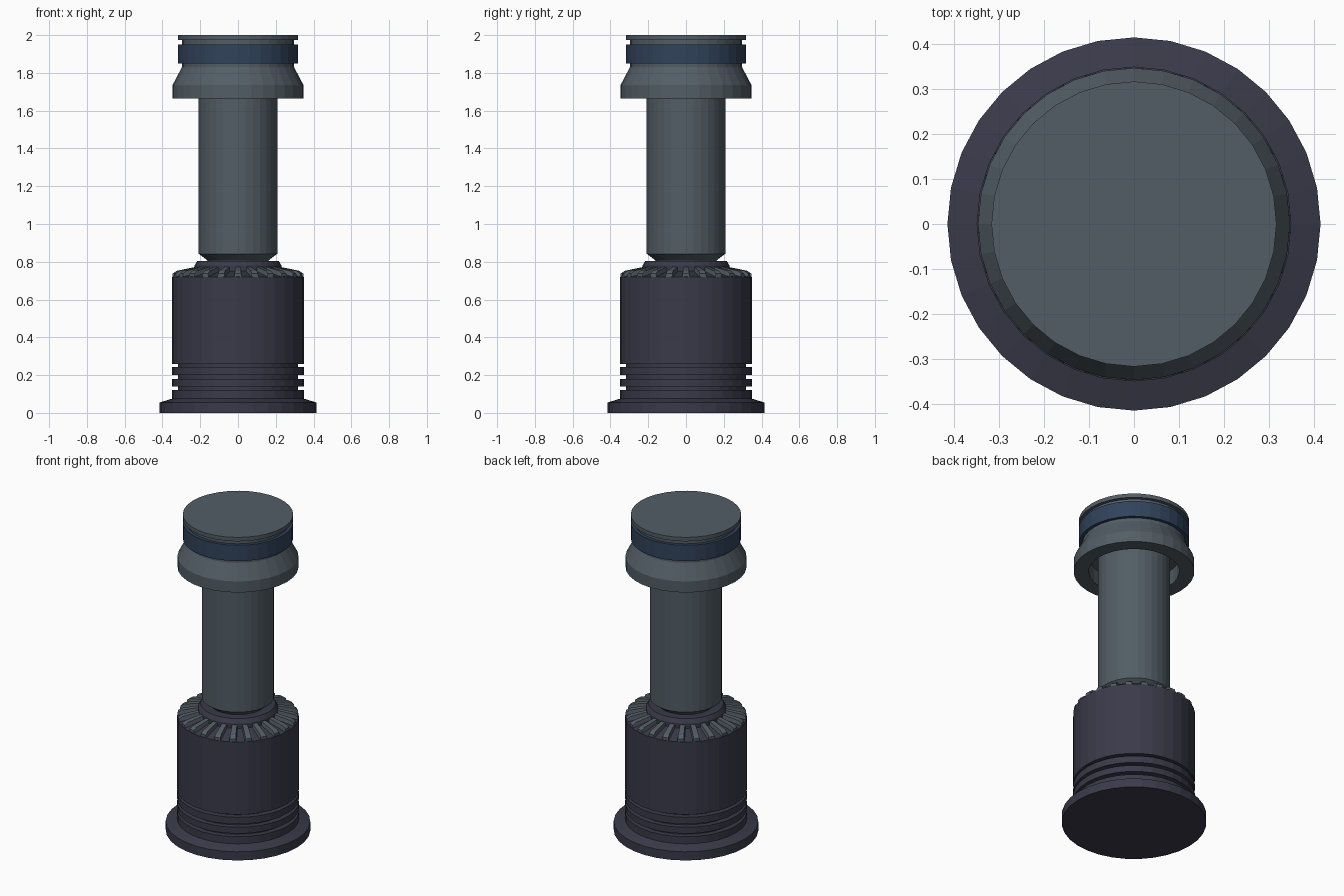
import bpy, bmesh, math

if "Cube" in bpy.data.objects:
    bpy.data.objects.remove(bpy.data.objects["Cube"])

SIDES = 32


def material(name, rgb):
    m = bpy.data.materials.new(name)
    m.diffuse_color = (*rgb, 1)
    m.use_nodes = True
    m.node_tree.nodes["Principled BSDF"].inputs["Base Color"].default_value = m.diffuse_color
    return m


dark = material("dark_metal", (0.042, 0.042, 0.068))
steel = material("steel", (0.085, 0.11, 0.13))
blue = material("blue_band", (0.03, 0.055, 0.105))


def finish(name, bm, mat):
    bmesh.ops.recalc_face_normals(bm, faces=bm.faces)
    mesh = bpy.data.meshes.new(name)
    bm.to_mesh(mesh)
    bm.free()
    mesh.materials.append(mat)
    obj = bpy.data.objects.new(name, mesh)
    bpy.context.collection.objects.link(obj)
    return obj


def lathe(name, profile, mat):
    """Turn an (r, z) profile around z and cap both ends."""
    bm = bmesh.new()
    rings = []
    for r, z in profile:
        rings.append([bm.verts.new((r * math.cos(2 * math.pi * i / SIDES),
                                    r * math.sin(2 * math.pi * i / SIDES), z))
                      for i in range(SIDES)])
    for a, b in zip(rings, rings[1:]):
        for i in range(SIDES):
            j = (i + 1) % SIDES
            bm.faces.new((a[i], a[j], b[j], b[i]))
    bm.faces.new(rings[0])
    bm.faces.new(rings[-1])
    return finish(name, bm, mat)


# Foot flange, grooved body and top collar
body = [(0.415, 0), (0.415, 0.055), (0.35, 0.075)]
for low, high in ((0.12, 0.14), (0.18, 0.2), (0.243, 0.26)):
    body += [(0.35, low), (0.317, low), (0.317, high), (0.35, high)]
body += [(0.35, 0.72), (0.23, 0.75), (0.23, 0.78), (0.215, 0.805), (0.15, 0.805)]
lathe("base_body", body, dark)

# Radial teeth on the sloping shoulder
TEETH = 24
bm = bmesh.new()
section = [(0.22, 0.74), (0.346, 0.712), (0.346, 0.737), (0.325, 0.752), (0.22, 0.774)]
for k in range(TEETH):
    a = 2 * math.pi * k / TEETH
    c, s = math.cos(a), math.sin(a)
    sides = []
    for sign in (-1, 1):
        sides.append([])
        for i, (r, z) in enumerate(section):
            w = sign * (0.022 if i < 2 else 0.017) * (0.5 + 0.5 * r / 0.346)
            sides[-1].append(bm.verts.new((r * c - w * s, r * s + w * c, z)))
    left, right = sides
    bm.faces.new(left)
    bm.faces.new(right)
    for i in range(len(section)):
        j = (i + 1) % len(section)
        bm.faces.new((left[i], left[j], right[j], right[i]))
finish("shoulder_teeth", bm, steel)

# Column with tapered lower end
lathe("column", [(0.15, 0.79), (0.165, 0.81), (0.208, 0.842), (0.208, 1.78)], steel)

# Flared head, hollow below, grooved near the top
lathe("head", [(0.2, 1.76), (0.26, 1.76), (0.26, 1.665), (0.347, 1.665),
               (0.347, 1.735), (0.297, 1.83), (0.297, 1.975),
               (0.317, 1.975), (0.317, 2.0)], steel)

# Blue band around the head
lathe("head_band", [(0.29, 1.85), (0.317, 1.85), (0.317, 1.95), (0.29, 1.95)], blue)
